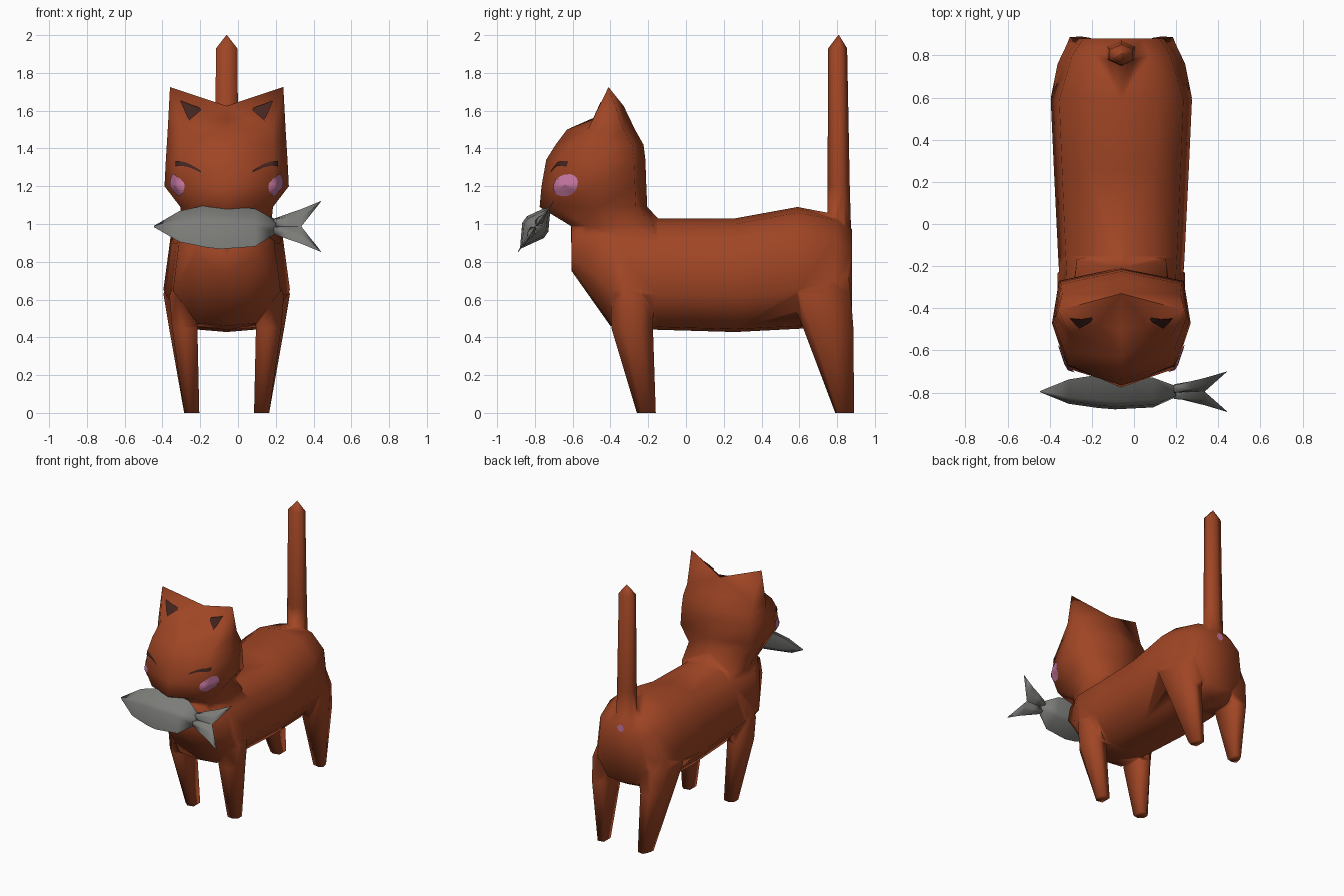
import bpy, bmesh, math
from mathutils import Vector
from mathutils.bvhtree import BVHTree

if "Cube" in bpy.data.objects:
    bpy.data.objects.remove(bpy.data.objects["Cube"])

CX = -0.06  # the cat's own mirror plane


def material(name, rgb):
    m = bpy.data.materials.new(name)
    m.diffuse_color = (*rgb, 1)
    m.use_nodes = True
    m.node_tree.nodes["Principled BSDF"].inputs["Base Color"].default_value = m.diffuse_color
    return m


RUST = material("rust fur", (0.35, 0.06, 0.018))
DARK = material("dark brown", (0.06, 0.019, 0.014))
PINK = material("pink", (0.58, 0.19, 0.37))
GREY = material("fish grey", (0.20, 0.20, 0.19))


def smooth(me, angle):
    for p in me.polygons:
        p.use_smooth = True
    me.set_sharp_from_angle(angle=math.radians(angle))


def finish(name, bm, mat, angle=100):
    bmesh.ops.recalc_face_normals(bm, faces=bm.faces)
    me = bpy.data.meshes.new(name)
    bm.to_mesh(me)
    bm.free()
    me.materials.append(mat)
    smooth(me, angle)
    ob = bpy.data.objects.new(name, me)
    bpy.context.collection.objects.link(ob)
    return ob


def loft(rings, cap_end=True):
    """Skin closed rings of equal length, cap the ends."""
    bm = bmesh.new()
    vs = [[bm.verts.new(p) for p in r] for r in rings]
    n = len(vs[0])
    for a, b in zip(vs, vs[1:]):
        for i in range(n):
            j = (i + 1) % n
            bm.faces.new((a[i], a[j], b[j], b[i]))
    bm.faces.new(vs[0])
    if cap_end:
        bm.faces.new(vs[-1])
    return bm, vs


def mirrored(half):
    """Close a half outline (both ends on the mirror plane)."""
    right = [Vector((CX + x, y, z)) for x, y, z in half]
    left = [Vector((CX - x, y, z)) for x, y, z in reversed(half[1:-1])]
    return right + left


# Torso: sections along y (y, half width, bottom, top)
def torso_ring(y, w, zb, zt):
    zm = zb + (zt - zb) * 0.32
    return mirrored([(0, y, zb), (0.55 * w, y, zb + 0.015), (w, y, zm),
                     (0.88 * w, y, zb + (zt - zb) * 0.78),
                     (0.5 * w, y, zt - 0.03), (0, y, zt)])


bm, _ = loft([torso_ring(*s) for s in (
    (-0.605, 0.17, 0.75, 0.99), (-0.40, 0.285, 0.46, 1.04), (-0.15, 0.30, 0.44, 1.03),
    (0.26, 0.32, 0.428, 1.03), (0.59, 0.335, 0.445, 1.09), (0.80, 0.265, 0.455, 1.05),
    (0.88, 0.205, 0.50, 0.97))])
body = finish("cat_body", bm, RUST)


# Neck and head: rings stacked in z (z, front y, back y, half width)
def head_ring(z, f, b, w):
    mid = f + (b - f) * 0.53
    return mirrored([(0, f, z), (0.78 * w, f + 0.08, z), (w, mid, z),
                     (0.9 * w, b - 0.06, z), (0, b, z)])


bm, vs = loft([head_ring(*s) for s in (
    (0.78, -0.604, -0.08, 0.23), (0.99, -0.61, -0.11, 0.235), (1.09, -0.775, -0.205, 0.245),
    (1.20, -0.765, -0.21, 0.329), (1.34, -0.74, -0.215, 0.322),
    (1.42, -0.69, -0.225, 0.317), (1.50, -0.63, -0.27, 0.312))], cap_end=False)

# Crown with two ears: a low front edge, ear tips, and a V-shaped back ridge
top = vs[-1]
front = bm.verts.new((CX, -0.51, 1.553))
ridge = bm.verts.new((CX, -0.33, 1.625))
for s, (a, b, c) in ((1, (1, 2, 3)), (-1, (7, 6, 5))):
    top[a].co.y = -0.52
    tip = bm.verts.new((CX + 0.30 * s, -0.41, 1.725))
    inner = bm.verts.new((CX + 0.11 * s, -0.47, 1.563))
    for f in ((top[0], top[a], inner), (top[0], inner, front), (top[a], tip, inner),
              (top[a], top[b], tip), (top[b], top[c], tip), (top[c], ridge, tip),
              (top[c], top[4], ridge), (inner, tip, ridge), (front, inner, ridge)):
        bm.faces.new(f)
parts = [finish("head", bm, RUST)]


# Legs: six-sided tapering posts (z, x inner/outer, y front/back)
def leg_ring(z, x0, x1, y0, y1, s, shape):
    return [Vector((CX + s * ((x0 + x1) / 2 + (x1 - x0) / 2 * x),
                    (y0 + y1) / 2 + (y1 - y0) / 2 * y, z)) for x, y in shape]


FRONT = ((1, -0.45), (1, 0.45), (0.2, 1), (-1, 0.8), (-1, -0.8), (0.2, -1))
HIND = ((1, -0.7), (0.7, 0.3), (0.2, 1), (-1, 0.85), (-1, -0.8), (0.2, -1))
for part, shape, levels in (
    ("front_leg", FRONT, ((0, 0.145, 0.225, -0.26, -0.16), (0.45, 0.155, 0.289, -0.395, -0.175),
                          (0.62, 0.13, 0.303, -0.40, -0.17), (0.80, 0.10, 0.24, -0.38, -0.2))),
    ("hind_leg", HIND, ((0, 0.145, 0.225, 0.79, 0.89), (0.45, 0.155, 0.305, 0.62, 0.886),
                        (0.63, 0.12, 0.335, 0.55, 0.872), (0.80, 0.09, 0.26, 0.50, 0.85))),
):
    for side, s in (("right", 1), ("left", -1)):
        bm, _ = loft([leg_ring(*l, s, shape) for l in levels])
        parts.append(finish(f"{part}_{side}", bm, RUST))

# Tail: upright six-sided post with a pointed tip
bm, _ = loft([[Vector((CX + rx * 1.1 * math.sin(a), y + ry * math.cos(a), z))
               for a in (k * math.pi / 3 for k in range(6))]
              for z, y, rx, ry in ((0.96, 0.812, 0.07, 0.062), (1.2, 0.808, 0.067, 0.059),
                                   (1.93, 0.803, 0.059, 0.05), (2.0, 0.808, 0.002, 0.002))])
parts.append(finish("tail", bm, RUST))

# Weld head, legs and tail into one skin
for p in parts:
    mod = body.modifiers.new(p.name, "BOOLEAN")
    mod.operation, mod.solver, mod.object = "UNION", "EXACT", p
deps = bpy.context.evaluated_depsgraph_get()
skin = bpy.data.meshes.new_from_object(body.evaluated_get(deps))
body.modifiers.clear()
body.data = skin
smooth(skin, 100)
for p in parts:
    bpy.data.objects.remove(p)

# Fish: hexagonal sections along x, tilted about x (x, top, bottom, thickness)
UP, OUT = Vector((0, 0.576, 0.818)), Vector((0, -0.818, 0.576))


def fish_ring(x, t, b, th):
    c = Vector((x, -0.795, 0.987))
    m = (t + b) / 2
    hi, lo = UP * (m + (t - m) * 0.15), UP * (m + (b - m) * 0.15)
    return [c + UP * t, c + hi + OUT * th, c + lo + OUT * th,
            c + UP * b, c + lo - OUT * th, c + hi - OUT * th]


bm, _ = loft([fish_ring(*s) for s in (
    (-0.445, 0.004, -0.004, 0.003), (-0.31, 0.10, -0.10, 0.045), (-0.17, 0.138, -0.135, 0.066),
    (-0.09, 0.136, -0.146, 0.07), (0.09, 0.115, -0.13, 0.058), (0.20, 0.045, -0.045, 0.02))])
finish("fish_body", bm, GREY)
for side, s in (("upper", 1), ("lower", -1)):
    bm, _ = loft([fish_ring(x, t * s, b * s, th) for x, t, b, th in (
        (0.19, 0.05, 0, 0.022), (0.27, 0.085, 0, 0.018), (0.335, 0.112, 0.0, 0.008),
        (0.44, 0.165, 0.162, 0.002))])
    finish(f"fish_tail_{side}", bm, GREY)

# Painted details: thin plates projected onto the fur
tree = BVHTree.FromPolygons([v.co for v in skin.vertices], [p.vertices[:] for p in skin.polygons])


def project(name, grid, direction, mat):
    """Drop a grid of points (rows of equal length) onto the skin along direction."""
    d = Vector(direction).normalized()
    bm = bmesh.new()
    rows = []
    for row in grid:
        rows.append([])
        for p in row:
            hit, normal = tree.ray_cast(Vector(p) - d * 0.3, d)[:2]
            rows[-1].append(bm.verts.new(hit + normal * 0.007 if hit else p))
    for a, b in zip(rows, rows[1:]):
        for i in range(len(a) - 1):
            bm.faces.new((a[i], a[i + 1], b[i + 1], b[i]))
    bmesh.ops.remove_doubles(bm, verts=bm.verts, dist=1e-5)
    ob = finish(name, bm, mat, 180)
    if sum(p.normal.dot(d) * p.area for p in ob.data.polygons) > 0:
        ob.data.flip_normals()


def disc(center, u, v, n=16):
    c, u, v = Vector(center), Vector(u), Vector(v)
    return [[c + (u * math.cos(k * math.tau / n) + v * math.sin(k * math.tau / n)) * r
             for k in range(n + 1)] for r in (0.02, 0.35, 0.7, 1.0)]


for side, s in (("right", 1), ("left", -1)):
    # Cheek blush on the front corner of the face
    project(f"cheek_{side}", disc((CX + 0.262 * s, -0.636, 1.207), (0.028 * s, 0.067, 0.014),
                                  (0, 0, 0.055)), (-s, 0.4, 0), PINK)
    # Closed eye: a slanting arc
    arc = [(k / 8, 0.135 + 0.13 * k / 8) for k in range(9)]
    project(f"eye_{side}", [[(CX + s * x, -0.7, 1.276 + 0.043 * math.sin(t * 1.75) + h * (0.005 + 0.009 * t))
                             for t, x in arc] for h in (-1, 0, 1)], (0, 1, 0), DARK)
    # Inner ear patch: a rounded triangle
    a, b, c = (Vector((CX + x * s, -0.45, z)) for x, z in ((0.245, 1.65), (0.13, 1.605), (0.2, 1.545)))
    project(f"inner_ear_{side}", [[a.lerp(b, t).lerp(c.lerp(b, t), k / 5) for t in (0, 0.25, 0.5, 0.75, 0.88)]
                                  for k in range(6)], (0, 1, 0), DARK)

# Pink spot under the tail
project("rear_spot", disc((CX, 0.88, 0.92), (0.028, 0, 0), (0, 0, 0.028), 8), (0, -1, 0), PINK)
